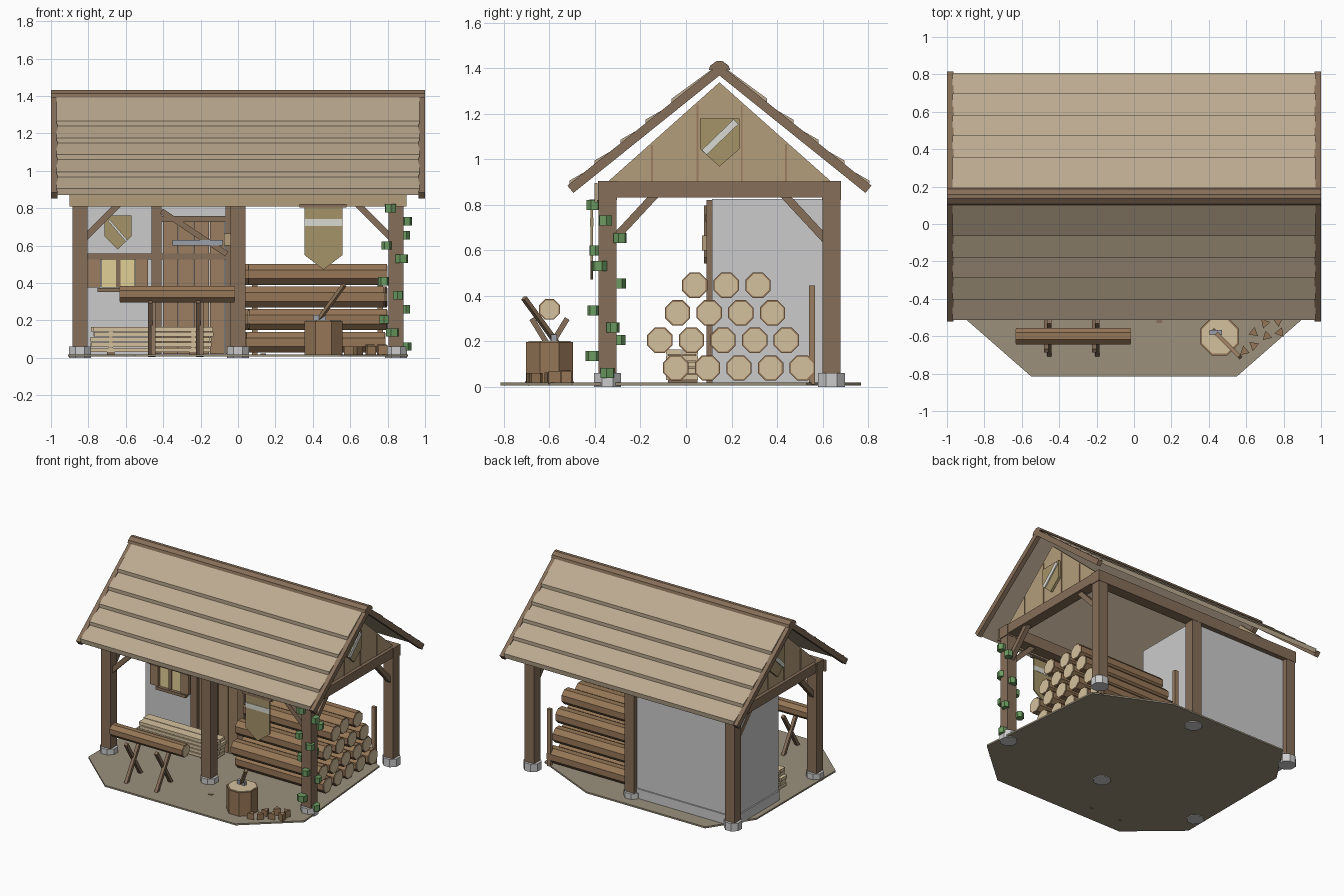
import bpy, bmesh, math, random
from mathutils import Vector, Matrix

if "Cube" in bpy.data.objects:
    bpy.data.objects.remove(bpy.data.objects["Cube"])

random.seed(4)
MATS = {}


def mat(name, r, g, b):
    m = bpy.data.materials.new(name)
    m.diffuse_color = (r ** 2.2, g ** 2.2, b ** 2.2, 1)
    m.use_nodes = True
    m.node_tree.nodes["Principled BSDF"].inputs["Base Color"].default_value = m.diffuse_color
    MATS[name] = m


for args in [("roof", .73, .66, .56), ("post", .52, .43, .35), ("bark", .58, .46, .34), ("cut", .83, .75, .61),
             ("board", .70, .61, .48), ("door", .60, .49, .38), ("cloth", .64, .57, .41), ("stripe", .85, .85, .82),
             ("leaf", .42, .60, .38), ("earth", .60, .56, .48), ("glass", .88, .81, .58), ("steel", .60, .62, .66)]:
    mat(*args)


def finish(name, bm, m):
    bmesh.ops.recalc_face_normals(bm, faces=bm.faces)
    me = bpy.data.meshes.new(name)
    bm.to_mesh(me)
    bm.free()
    ob = bpy.data.objects.new(name, me)
    bpy.context.collection.objects.link(ob)
    if m:
        me.materials.append(MATS[m])
    return ob


def box(name, x0, x1, y0, y1, z0, z1, m=None):
    bm = bmesh.new()
    M = Matrix.Translation(((x0 + x1) / 2, (y0 + y1) / 2, (z0 + z1) / 2)) @ Matrix.Diagonal((x1 - x0, y1 - y0, z1 - z0, 1))
    bmesh.ops.create_cube(bm, size=1, matrix=M)
    return finish(name, bm, m)


def prism(name, axis, pts, a, b, m=None):
    """Extrude a 2D outline along an axis from a to b."""
    put = {"x": lambda p, t: (t, p[0], p[1]), "y": lambda p, t: (p[0], t, p[1]), "z": lambda p, t: (p[0], p[1], t)}[axis]
    bm = bmesh.new()
    f = bm.faces.new([bm.verts.new(put(p, a)) for p in pts])
    r = bmesh.ops.extrude_face_region(bm, geom=[f])
    d = Vector(put((0, 0), b)) - Vector(put((0, 0), a))
    bmesh.ops.translate(bm, vec=d, verts=[v for v in r["geom"] if isinstance(v, bmesh.types.BMVert)])
    return finish(name, bm, m)


def ngon(cx, cy, r, n=8, start=.5):
    return [(cx + r * math.cos((i + start) * 2 * math.pi / n), cy + r * math.sin((i + start) * 2 * math.pi / n)) for i in range(n)]


def bar(name, p, q, w, d, m):
    """Rectangular bar between two points."""
    p, q = Vector(p), Vector(q)
    bm = bmesh.new()
    M = Matrix.Translation((p + q) / 2) @ (q - p).to_track_quat("Z", "Y").to_matrix().to_4x4()
    bmesh.ops.create_cube(bm, size=1, matrix=M @ Matrix.Diagonal((w, d, (q - p).length, 1)))
    return finish(name, bm, m)


def log(name, axis, c, r, a, b):
    prism(name, axis, ngon(*c, r), a, b, "bark")
    prism(name + "_cut_ends", axis, ngon(*c, r * .88), a - .003, b + .003, "cut")


# ground pad
prism("ground_pad", "z", [(-.55, -.815), (.55, -.815), (.91, -.5), (.82, .53), (.3, .77), (-.7, .77), (-.91, .45), (-.91, -.5)],
      .006, .018, "earth")

# posts on stone footings
YF, YB, YR = -.345, .64, .147
for x in (-.845, 0, .845):
    for y in (YF, YB):
        box("post", x - .04, x + .04, y - .04, y + .04, .02, .84, "post")
        prism("footing_stone", "z", ngon(x, y, .064), 0.0, .06)

# plates, tie beams and fascia
for y in (YF, YB):
    box("wall_plate", -.89, .89, y - .042, y + .042, .82, .905, "post")
box("front_fascia", -.9, .9, -.402, -.388, .81, .895, "board")
for s in (-1, 1):
    box("tie_beam", s * .845 - .04, s * .845 + .04, YF, YB, .832, .903, "post")
    # knee braces
    for y, d in ((YF, 1), (YB, -1)):
        bar("side_brace", (s * .845, y + d * .02, .64), (s * .845, y + d * .215, .85), .035, .035, "post")
    bar("front_brace", (s * .83, YF, .63), (s * .62, YF, .84), .035, .035, "post")
    # boarded gable with seams
    xa, xb = s * .835, s * .86
    prism("gable_boards", "x", [(YF, .9), (YB, .9), (YR, 1.338)], xa, xb, "board")
    for y in (-.15, .05, .245, .44):
        top = 1.325 - .88 * abs(y - YR)
        box("gable_seam", s * .862 - .003, s * .862 + .003, y - .004, y + .004, .9, top, "door")
    # gable shield with diagonal stripe
    prism("gable_shield", "x", [(.062, 1.18), (.235, 1.18), (.235, 1.045), (YR, .968), (.062, 1.045)], xb, s * .878, "cloth")
    bar("gable_shield_stripe", (s * .88, .08, 1.03), (s * .88, .22, 1.165), .012, .03, "stripe")

# lapped plank roof: one saw-tooth profile per slope
K = .8
rows = [0, .21, .325, .435, .55, .66]
for d in (-1, 1):
    prof = [(0, 1.40)]
    for i, (a, b) in enumerate(zip(rows, rows[1:])):
        prof += [(a, (1.42 if i == 0 else 1.408) - K * a), (b, 1.434 - K * b)]
    prof.append((.655, 1.395 - K * .655))
    prism("roof_planks", "x", [(YR + d * u, z) for u, z in prof], -.97, .97, "roof")
    # barge boards
    for s in (-1, 1):
        prism("barge_board", "x", [(YR, 1.418), (YR + d * .668, .884), (YR + d * .642, .852), (YR, 1.368)],
              s * .965, s * 1.0, "post")
prism("ridge_cap", "x", [(YR - .047, 1.392), (YR - .04, 1.412), (YR - .012, 1.432), (YR + .012, 1.432), (YR + .04, 1.412),
                         (YR + .047, 1.392), (YR, 1.40)], -1, 1, "post")

# enclosed room in the left half
W = .115
for name, a in (("room_front_wall", (-.83, .01, W, W + .025)), ("room_back_wall", (-.83, 0, .615, .645)),
                ("room_left_wall", (-.86, -.83, W, .62)), ("room_right_wall", (-.01, .015, W, .62))):
    box(name, *a, .015, .825)
box("back_plinth", -.81, -.03, .64, .655, .015, .09)
box("left_plinth", -.87, -.855, W, .6, .015, .09)

# door, frame and timber rails on the room front
for i in range(4):
    box("door_plank", -.4 + i * .083, -.321 + i * .083, W - .015, W, .02, .73, "door")
for x in (-.435, -.04):
    box("door_frame_post", x - .027, x + .027, W - .025, W, .02, .82, "post")
box("door_lintel", -.42, -.06, W - .03, W, .725, .757, "post")
box("wall_rail", -.83, -.06, W - .022, W, .525, .557, "post")
bar("wall_brace", (-.41, W - .018, .785), (-.06, W - .018, .555), .035, .03, "post")

# window with shutters
box("window_pane", -.73, -.55, W - .012, W, .375, .525, "glass")
for x in (-.64,):
    box("window_mullion", x - .012, x + .012, W - .02, W, .375, .525, "post")
for x in (-.77, -.515):
    box("window_shutter", x - .034, x + .034, W - .025, W, .375, .525, "door")
box("window_sill", -.75, -.5, W - .035, W, .352, .374, "post")

# wall shield and hanging saw
prism("wall_shield", "y", [(-.715, .76), (-.57, .76), (-.57, .65), (-.643, .58), (-.715, .65)], W - .02, W, "cloth")
bar("wall_shield_stripe", (-.69, W - .022, .735), (-.595, W - .022, .625), .025, .012, "stripe")
box("saw_blade", -.35, -.08, W - .04, W - .03, .6, .63, "steel")
box("saw_handle", -.075, -.04, W - .045, W - .02, .6, .665, "board")

# stacked lumber
for k in range(5):
    for j in range(2):
        o = random.uniform(-.012, .012)
        box("lumber_board", -.78 + o, -.14 + o, -.088 + j * .073, -.02 + j * .073, .03 + k * .028, .053 + k * .028, "cut")
for x in (-.68, -.24):
    box("lumber_bearer", x - .02, x + .02, -.08, .05, .015, .032, "post")
    for k in range(4):
        box("lumber_spacer", x - .012, x + .012, -.08, .045, .052 + k * .028, .059 + k * .028, "board")

# log pile with stakes
for y0, z, n in ((-.045, .083, 5), (-.115, .205, 5), (-.037, .325, 4), (.038, .446, 3)):
    for i in range(n):
        o = random.uniform(-.015, .015)
        log("pile_log", "x", (y0 + i * .139, z), .06, .045 + o, .785 + o)
for x in (.09, .76):
    box("pile_stake", x - .015, x + .015, .54, .566, .01, .445, "door")

# sawhorse with a log on it
log("sawhorse_log", "x", (-.6, .34), .049, -.63, -.02)
for x in (-.46, -.205):
    for d in (-1, 1):
        bar("sawhorse_leg", (x + d * .008, -.6 - d * .1, .01), (x + d * .008, -.6 + d * .078, .3), .024, .024, "post")

# chopping stump with axe
prism("chopping_stump", "z", ngon(.457, -.6, .111), .015, .197, "bark")
prism("stump_top", "z", ngon(.457, -.6, .1), .19, .201, "cut")
bar("axe_handle", (.425, -.57, .195), (.567, -.712, .39), .02, .02, "door")
box("axe_head", .405, .47, -.593, -.567, .18, .23, "steel")

# split firewood
for x, y in ((.64, -.58), (.64, -.65), (.7, -.53), (.71, -.6), (.77, -.52), (.78, -.58), (.59, -.68)):
    prism("firewood_wedge", "z", ngon(x, y, .03, 3, random.random()), .012, .06 + random.uniform(-.01, .012), "bark")
box("wood_chip", .12, .15, -.53, -.51, .016, .022, "post")

# hanging banner
box("banner_rod", .33, .58, -.425, -.403, .803, .823, "post")
prism("banner", "y", [(.355, .81), (.56, .81), (.56, .55), (.457, .472), (.355, .55)], -.419, -.409, "cloth")
box("banner_stripe", .355, .56, -.422, -.407, .705, .742, "stripe")

# climbing leaves on the right front post
for x, y, z in ((.815, -.405, .8), (.9, -.355, .73), (.89, -.29, .655), (.795, -.4, .6), (.875, -.38, .53), (.85, -.298, .455),
                (.78, -.35, .41), (.855, -.405, .335), (.893, -.32, .26), (.785, -.295, .205), (.825, -.405, .135), (.895, -.345, .06)):
    r = random.uniform(.026, .04)
    prism("vine_leaf", "z", ngon(x, y, r, 6, random.random()), z - .022, z + .022, "leaf")
